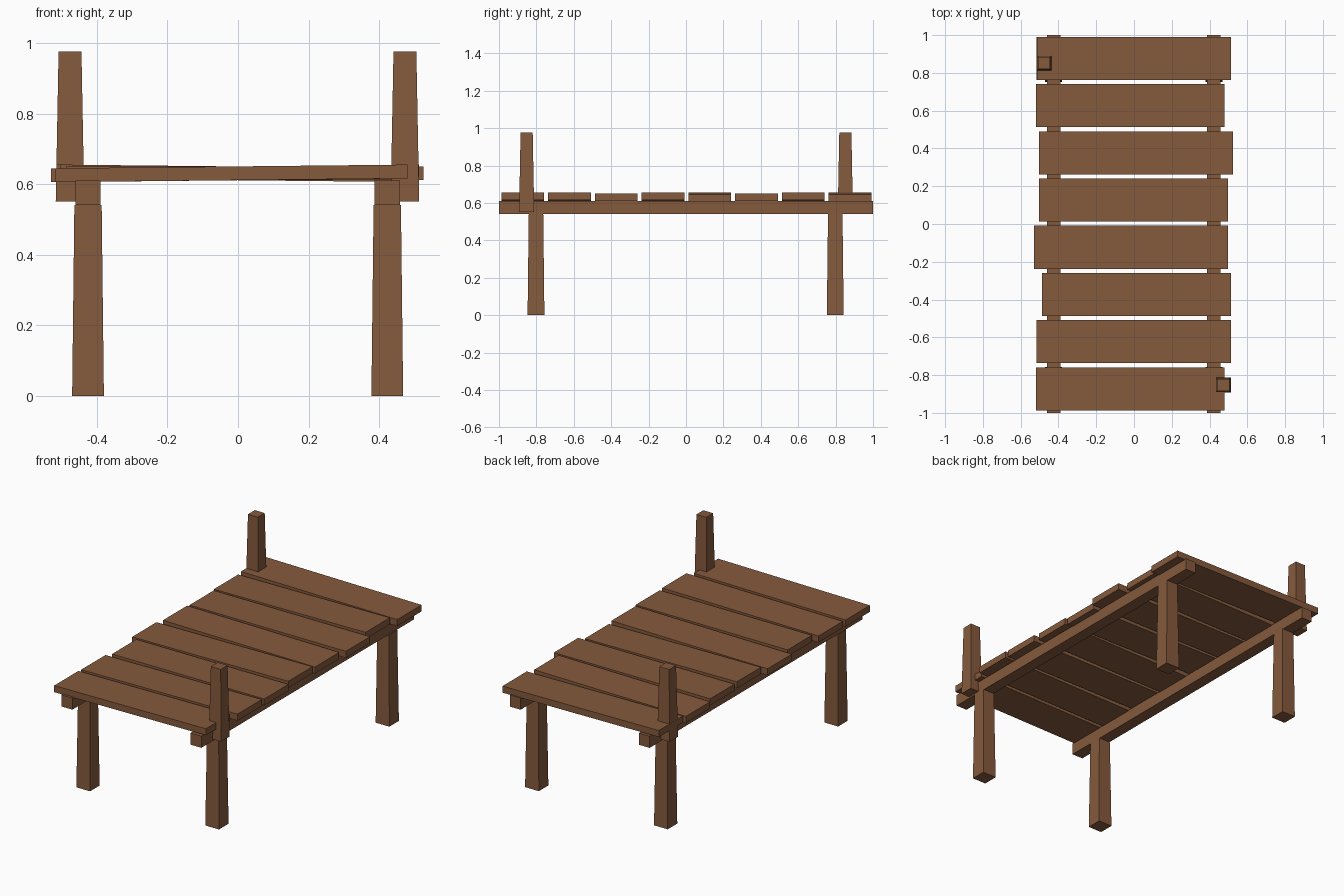
import bpy, bmesh, math
from mathutils import Matrix

if "Cube" in bpy.data.objects:
    bpy.data.objects.remove(bpy.data.objects["Cube"])

wood = bpy.data.materials.new("brown_wood")
wood.diffuse_color = (0.235, 0.102, 0.046, 1.0)
wood.use_nodes = True
wood.node_tree.nodes["Principled BSDF"].inputs["Base Color"].default_value = wood.diffuse_color


def block(name, center, size, taper=1.0, tilt=0.0):
    """Box with its top scaled by taper, rolled about y by tilt."""
    bm = bmesh.new()
    bmesh.ops.create_cube(bm, size=1.0)
    for v in bm.verts:
        k = taper if v.co.z > 0 else 1.0
        v.co = (v.co.x * size[0] * k, v.co.y * size[1] * k, v.co.z * size[2])
    bm.transform(Matrix.Translation(center) @ Matrix.Rotation(-tilt, 4, 'Y'))
    mesh = bpy.data.meshes.new(name)
    bm.to_mesh(mesh)
    bm.free()
    mesh.materials.append(wood)
    obj = bpy.data.objects.new(name, mesh)
    bpy.context.collection.objects.link(obj)
    return obj


# Deck planks, front to back: left end, right end, tilt direction
planks = [(-0.518, 0.48, 1), (-0.515, 0.513, 1), (-0.487, 0.513, 0),
          (-0.53, 0.497, 1), (-0.503, 0.497, -1), (-0.503, 0.525, 0),
          (-0.518, 0.48, 1), (-0.515, 0.513, -1)]
for i, (x0, x1, t) in enumerate(planks):
    block(f"plank_{i + 1}", ((x0 + x1) / 2, -0.873 + 0.25 * i, 0.631),
          (x1 - x0, 0.228, 0.039), tilt=t * math.radians(0.6))

# Long beams and tapered legs beneath them
for side, x in (("left", -0.425), ("right", 0.423)):
    block(f"beam_{side}", (x, 0, 0.576), (0.071, 2.0, 0.069))
    for end, y in (("front", -0.802), ("back", 0.798)):
        block(f"leg_{end}_{side}", (x, y, 0.271), (0.09, 0.09, 0.542), taper=0.86)

# Mooring posts on opposite corners
for name, x, y in (("post_back_left", -0.476, 0.852), ("post_front_right", 0.473, -0.852)):
    block(name, (x, y, 0.7635), (0.081, 0.081, 0.425), taper=0.8)
